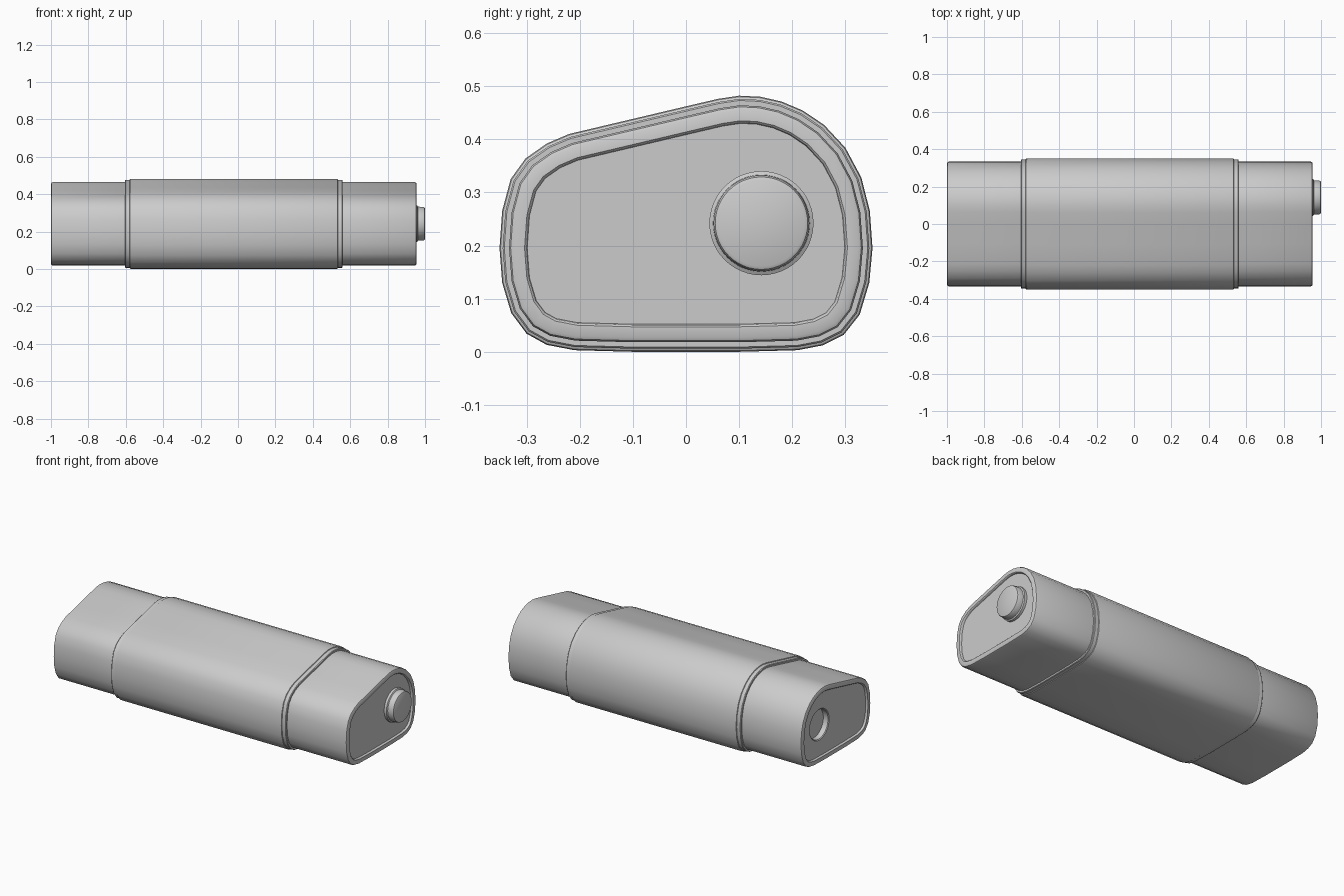
import bpy
import bmesh
import math
from mathutils import Vector

cube = bpy.data.objects.get("Cube")
if cube:
    bpy.data.objects.remove(cube, do_unlink=True)

# One plain grey plastic for the whole model
grey = bpy.data.materials.new("light grey plastic")
grey.use_nodes = True
colour = (0.6, 0.6, 0.6, 1)
grey.diffuse_color = colour
grey.node_tree.nodes["Principled BSDF"].inputs["Base Color"].default_value = colour

# Cross-section as (y, z), clockwise from the low front of the sloping top
SECTION = [Vector(p) for p in [
    (-.22, .41), (-.11, .436), (0, .462), (.06, .476), (.1, .482), (.14, .48),
    (.18, .471), (.22, .454), (.26, .427), (.3, .384), (.33, .328), (.346, .265),
    (.351, .195), (.345, .13), (.327, .07), (.297, .032), (.257, .012), (.21, .003),
    (.1, 0), (-.1, 0), (-.21, .003), (-.262, .013), (-.3, .034), (-.329, .073),
    (-.346, .13), (-.351, .195), (-.346, .265), (-.33, .325), (-.302, .364), (-.262, .392)]]
BUTTON_Y, BUTTON_Z = .142, .242


def section_ring(inset):
    """Cross-section moved inwards by a constant distance."""
    ring = []
    count = len(SECTION)
    for i, p in enumerate(SECTION):
        a = (p - SECTION[i - 1]).normalized()
        b = (SECTION[(i + 1) % count] - p).normalized()
        normal = Vector((a.y + b.y, -a.x - b.x)).normalized()
        miter = normal.dot(Vector((a.y, -a.x)))
        ring.append(p + normal * inset / miter)
    return ring


def circle_ring(radius, steps=48):
    return [Vector((BUTTON_Y + radius * math.sin(math.tau * i / steps),
                    BUTTON_Z + radius * math.cos(math.tau * i / steps)))
            for i in range(steps)]


def loft(bm, stations, ring_maker):
    """Skin a run of (x, size) stations; returns the last ring of vertices."""
    previous = None
    for x, size in stations:
        verts = [bm.verts.new((x, p.x, p.y)) for p in ring_maker(size)]
        if previous:
            for i in range(len(verts)):
                bm.faces.new((previous[i - 1], previous[i], verts[i], verts[i - 1]))
        previous = verts
    return previous


def loop_edges(bm, verts):
    found = []
    for i in range(len(verts)):
        pair = (verts[i - 1], verts[i])
        found.append(bm.edges.get(pair) or bm.edges.new(pair))
    return found


def finish(bm, name, outward=None):
    if outward:
        # Open shells are oriented from a face known to look outwards
        bmesh.ops.recalc_face_normals(bm, faces=bm.faces)
        bm.normal_update()
        if outward(bm) < 0:
            bmesh.ops.reverse_faces(bm, faces=bm.faces)
    mesh = bpy.data.meshes.new(name)
    bm.to_mesh(mesh)
    bm.free()
    mesh.materials.append(grey)
    obj = bpy.data.objects.new(name, mesh)
    bpy.context.collection.objects.link(obj)
    bpy.ops.object.select_all(action="DESELECT")
    obj.select_set(True)
    bpy.context.view_layer.objects.active = obj
    bpy.ops.object.shade_smooth_by_angle(angle=math.radians(32))


def top_face_up(bm):
    """Upward tilt of the highest side face."""
    bm.faces.ensure_lookup_table()
    face = max(bm.faces, key=lambda f: f.calc_center_median().z)
    return face.normal.z


# Middle sleeve, with a slim stepped band at each end
MIDDLE = -.0225
half = [(.5825, .02), (.5825, .009), (.579, .006), (.557, .006), (.555, .002), (.549, 0)]
sleeve = [(MIDDLE - d, s) for d, s in half]
sleeve += [(MIDDLE + d, s) for d, s in reversed(half)]
bm = bmesh.new()
loft(bm, sleeve, section_ring)
finish(bm, "middle_sleeve", top_face_up)

# End sections with a rounded rim and a recessed panel
END, PANEL_DEPTH = .9775, .012
rim = [(.5825, .018), (END - .009, .018), (END - .003, .021), (END, .027),
       (END, .047), (END - .003, .05), (END - PANEL_DEPTH, .052)]
for name, side in (("button_end", 1), ("socket_end", -1)):
    bm = bmesh.new()
    panel = loft(bm, [(MIDDLE + side * d, s) for d, s in rim], section_ring)
    if side > 0:
        bm.faces.new(panel)
    else:
        # Round socket sunk into the panel
        floor_x = -1 + PANEL_DEPTH
        socket = [(floor_x + .035, .088), (floor_x + .004, .088), (floor_x, .093)]
        mouth = loft(bm, socket, circle_ring)
        bm.verts.ensure_lookup_table()
        bottom = [v for v in bm.verts if abs(v.co.x - socket[0][0]) < .0001]
        bm.faces.new(bottom)
        edges = loop_edges(bm, panel) + loop_edges(bm, mouth)
        bmesh.ops.triangle_fill(bm, edges=edges, use_beauty=True)
    finish(bm, name, top_face_up)

# Push button with a flared foot
button = [(.94, .098), (.958, .098), (.962, .091), (.991, .09), (.997, .087), (1, .081)]
bm = bmesh.new()
bm.faces.new(loft(bm, button, circle_ring))
finish(bm, "round_button", top_face_up)
